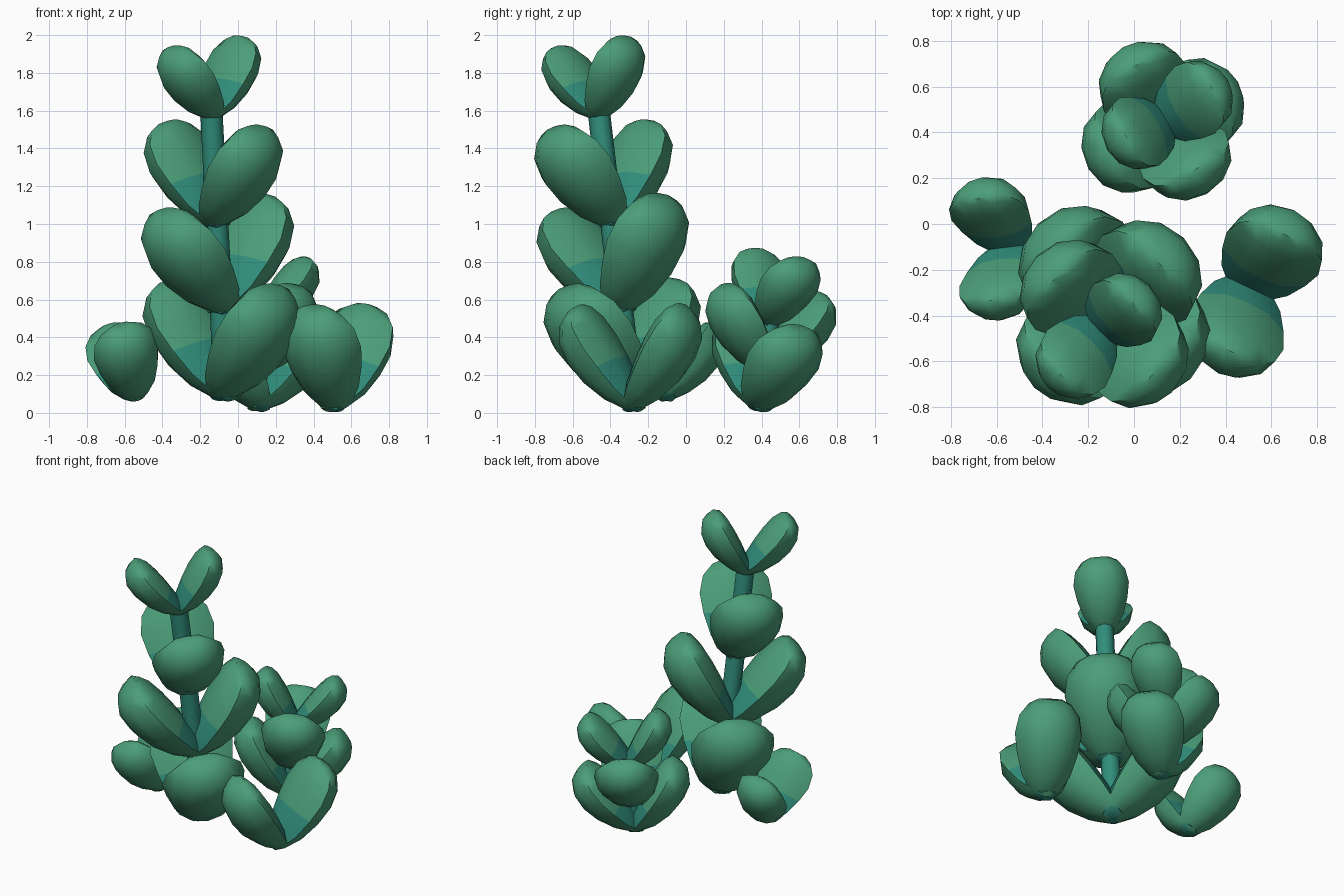
import bpy, bmesh, math
from mathutils import Vector, Matrix

if "Cube" in bpy.data.objects:
    bpy.data.objects.remove(bpy.data.objects["Cube"])


def make_mat(name, rgb):
    m = bpy.data.materials.new(name)
    m.diffuse_color = (*rgb, 1)
    m.use_nodes = True
    m.node_tree.nodes["Principled BSDF"].inputs["Base Color"].default_value = m.diffuse_color
    return m


GREEN = make_mat("leaf_green", (0.07, 0.34, 0.19))
TEAL = make_mat("leaf_teal", (0.03, 0.27, 0.20))

# leaf stations: position along length, half width, belly thickness, inner dome height
STATIONS = [(0.0, 0.08, 0.05, 0.02), (0.07, 0.17, 0.13, 0.05), (0.24, 0.295, 0.25, 0.09),
            (0.45, 0.37, 0.335, 0.115), (0.65, 0.41, 0.36, 0.125), (0.83, 0.37, 0.33, 0.12),
            (0.95, 0.26, 0.24, 0.09), (1.0, 0.14, 0.12, 0.05)]
ARC = 6
LENGTH = 1.15
TILT = math.radians(56)
INSET = 0.085


def finish(name, bm, mats):
    bmesh.ops.recalc_face_normals(bm, faces=bm.faces)
    me = bpy.data.meshes.new(name)
    bm.to_mesh(me)
    bm.free()
    for m in mats:
        me.materials.append(m)
    ob = bpy.data.objects.new(name, me)
    bpy.context.collection.objects.link(ob)
    bpy.ops.object.select_all(action='DESELECT')
    ob.select_set(True)
    bpy.context.view_layer.objects.active = ob
    bpy.ops.object.shade_smooth_by_angle(angle=math.radians(48))
    return ob


def leaf(name, matrix, size, spread=1.0):
    # plump leaf: gently domed inner face, rounded outer belly, leaning outward along +x
    bm = bmesh.new()
    along = Vector((math.cos(TILT), 0, math.sin(TILT)))
    outward = Vector((math.sin(TILT), 0, -math.cos(TILT)))
    rings = []
    for t, w, th, dome in STATIONS:
        section = [(w * math.cos(math.pi * i / ARC), th * math.sin(math.pi * i / ARC))
                   for i in range(ARC + 1)]
        section += [(-0.5 * w, -0.85 * dome), (0, -dome), (0.5 * w, -0.85 * dome)]
        ring = []
        for side, depth in section:
            p = along * (t * LENGTH) + outward * depth
            p = Vector(((p.x - INSET) * spread, side * spread, p.z)) * size
            ring.append(bm.verts.new(matrix @ p))
        rings.append(ring)
    n = ARC + 4
    for k, (r0, r1) in enumerate(zip(rings, rings[1:])):
        for i in range(n):
            j = (i + 1) % n
            f = bm.faces.new((r0[i], r0[j], r1[j], r1[i]))
            f.material_index = 1 if (i >= ARC and k < 3) or k == 0 else 0
    bm.faces.new(rings[0])
    bm.faces.new(rings[-1])
    finish(name, bm, [GREEN, TEAL])


def plant(name, base, lean, angle, tiers, stem_radius):
    # leaf pairs stacked on a leaning stem, each pair turned a quarter
    axis = Vector((lean[0], lean[1], 1)).normalized()
    frame = Matrix.Translation(base) @ Vector((0, 0, 1)).rotation_difference(axis).to_matrix().to_4x4()
    for k, (height, size, spread) in enumerate(tiers):
        for side in (0, 1):
            turn = math.radians(angle + 90 * k + 180 * side)
            m = frame @ Matrix.Translation((0, 0, height)) @ Matrix.Rotation(turn, 4, 'Z')
            leaf(f"{name}_leaf_{k + 1}_{side + 1}", m, size, spread)
    # stem
    if stem_radius:
        top = tiers[-1][0] + 0.03
        bm = bmesh.new()
        bmesh.ops.create_cone(bm, cap_ends=True, segments=8, radius1=stem_radius,
                              radius2=stem_radius * 0.95, depth=top - 0.05,
                              matrix=frame @ Matrix.Translation((0, 0, (top + 0.05) / 2)))
        finish(f"{name}_stem", bm, [TEAL])


# tall main plant
plant("tall_plant", (-0.065, -0.287, 0.08), (-0.05, -0.115), -45,
      [(0, 0.635, 1.03), (0.46, 0.605, 1.05), (0.92, 0.56, 1.03), (1.49, 0.425, 1.02)], 0.062)
# bushy plant at the back
plant("back_plant", (0.11, 0.39, 0.02), (0.05, 0.12), 30,
      [(0, 0.49, 1.06), (0.19, 0.47, 1.08), (0.45, 0.395, 1.06)], 0.05)
# single pair on the right
plant("right_sprout", (0.5, -0.275, 0.02), (0.08, -0.05), 65, [(0, 0.57, 0.95)], 0)
# small leaning pair on the left
plant("left_sprout", (-0.535, -0.1, 0.075), (-0.3, -0.03), 97, [(0, 0.425, 1.02)], 0)
